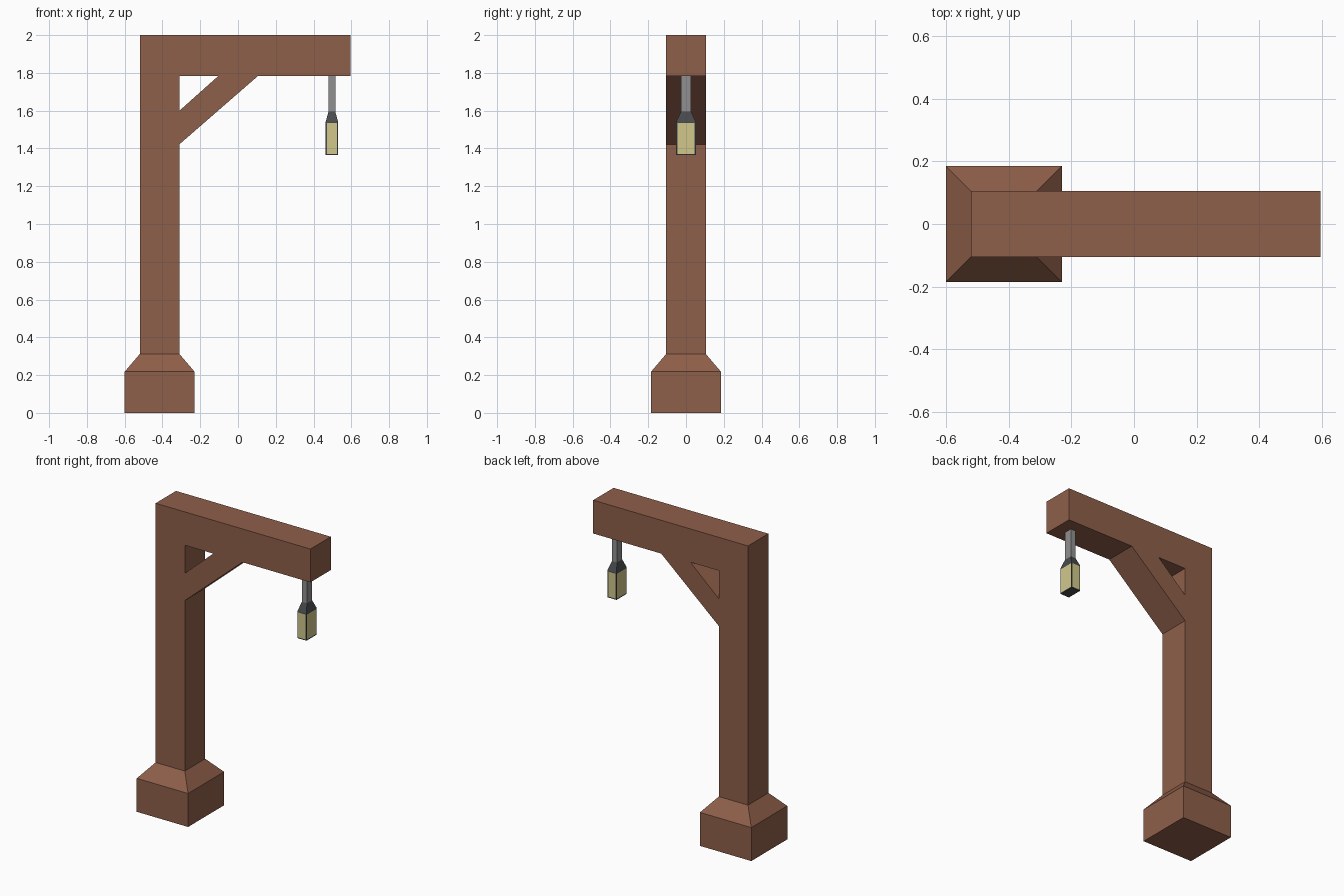
import bpy, bmesh

if "Cube" in bpy.data.objects:
    bpy.data.objects.remove(bpy.data.objects["Cube"])


def material(name, rgb):
    m = bpy.data.materials.new(name)
    m.diffuse_color = (*rgb, 1)
    m.use_nodes = True
    m.node_tree.nodes["Principled BSDF"].inputs["Base Color"].default_value = m.diffuse_color
    return m


WOOD = material("brown wood", (0.275, 0.115, 0.068))
IRON = material("dark iron", (0.065, 0.068, 0.072))
STEEL = material("grey steel", (0.28, 0.28, 0.28))
GLASS = material("pale yellow glass", (0.64, 0.58, 0.26))


def finish(name, bm, *mats):
    bmesh.ops.recalc_face_normals(bm, faces=bm.faces)
    me = bpy.data.meshes.new(name)
    bm.to_mesh(me)
    bm.free()
    for m in mats:
        me.materials.append(m)
    ob = bpy.data.objects.new(name, me)
    bpy.context.collection.objects.link(ob)
    return ob


def stack(cx, rings):
    """Closed solid from rectangular rings (half x, half y, z), bottom to top."""
    bm = bmesh.new()
    loops = [[bm.verts.new((cx + sx * hx, sy * hy, z))
              for sx, sy in ((-1, -1), (1, -1), (1, 1), (-1, 1))]
             for hx, hy, z in rings]
    for a, b in zip(loops, loops[1:]):
        for i in range(4):
            j = (i + 1) % 4
            bm.faces.new((a[i], a[j], b[j], b[i]))
    bm.faces.new(loops[0][::-1])
    bm.faces.new(loops[-1])
    return bm


# Footing block with sloped shoulders
finish("base", stack(-0.415, [(0.185, 0.185, 0), (0.185, 0.185, 0.218),
                              (0.105, 0.105, 0.312)]), WOOD)

# Post, beam and diagonal brace: joined side profiles, extruded in depth
P = [(-0.52, 0.312), (-0.31, 0.312), (-0.31, 1.422), (-0.31, 1.60),
     (-0.31, 1.783), (-0.105, 1.783), (0.105, 1.783), (0.595, 1.783),
     (0.595, 2.0), (-0.52, 2.0)]
bm = bmesh.new()
v = [bm.verts.new((x, -0.105, z)) for x, z in P]
for loop in ((0, 1, 2, 3, 4, 9), (4, 5, 6, 7, 8, 9), (2, 6, 5, 3)):
    bm.faces.new([v[i] for i in loop])
ext = bmesh.ops.extrude_face_region(bm, geom=bm.faces[:], use_keep_orig=True)
moved = [g for g in ext["geom"] if isinstance(g, bmesh.types.BMVert)]
bmesh.ops.translate(bm, verts=moved, vec=(0, 0.21, 0))
finish("post_and_beam", bm, WOOD)

# Hanger rod
LX = 0.497
finish("lantern_hanger", stack(LX, [(0.018, 0.027, 1.59), (0.018, 0.027, 1.785)]), STEEL)

# Lantern with tapered cap and inset glass panes
bm = stack(LX, [(0.033, 0.052, 1.365), (0.033, 0.052, 1.54), (0.018, 0.027, 1.595)])
bm.normal_update()
panes = [f for f in bm.faces if abs(f.normal.z) < 0.1]
bmesh.ops.inset_individual(bm, faces=panes, thickness=0.009, depth=0)
for f in panes:
    f.material_index = 1
finish("lantern", bm, IRON, GLASS)
